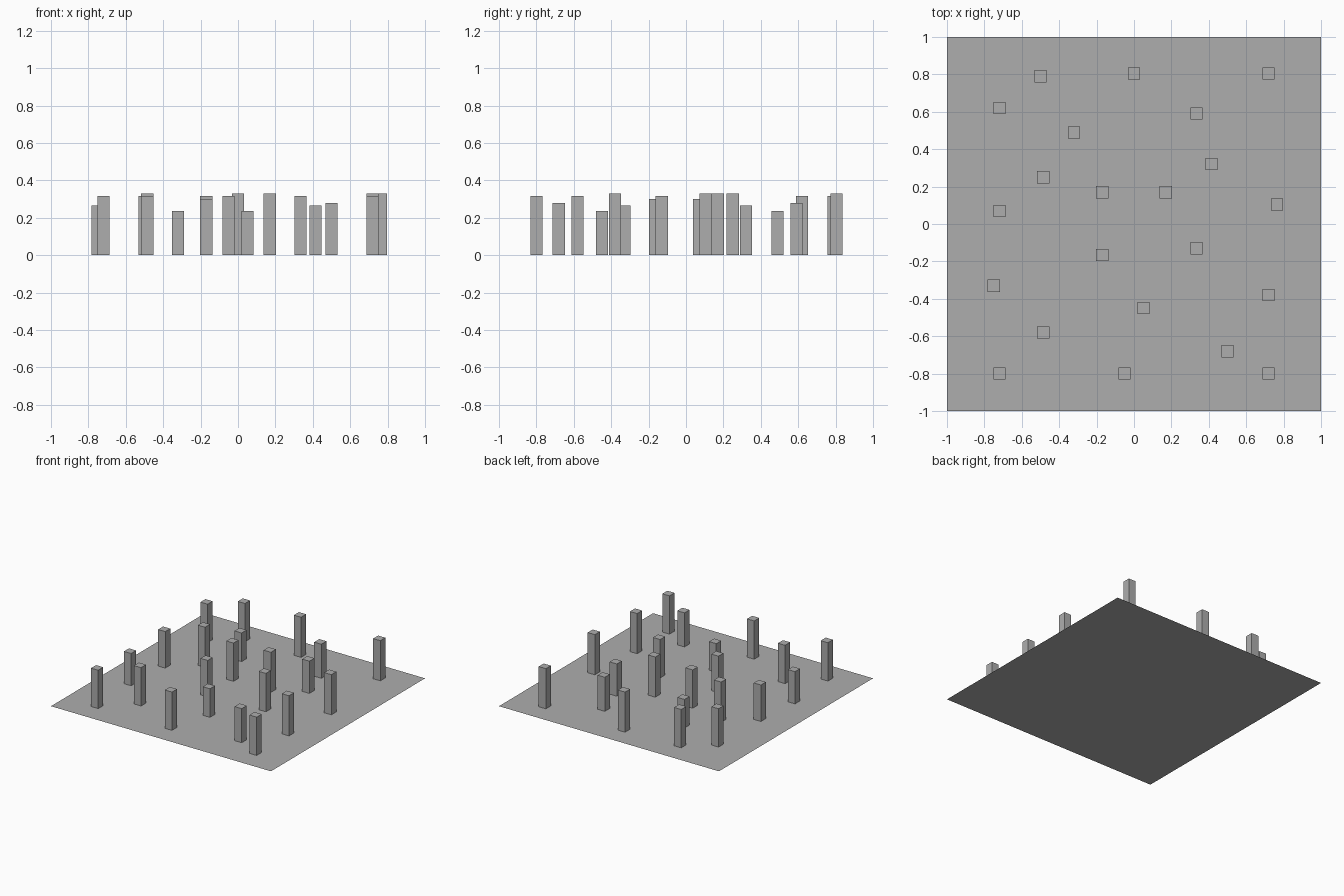
import bpy
import bmesh
from mathutils import Matrix

cube = bpy.data.objects.get("Cube")
if cube:
    bpy.data.objects.remove(cube, do_unlink=True)

GREY = (0.42, 0.42, 0.42, 1)
WIDTH = 0.065

grey = bpy.data.materials.new("plain_grey")
grey.use_nodes = True
grey.diffuse_color = GREY
grey.node_tree.nodes["Principled BSDF"].inputs["Base Color"].default_value = GREY


def add_object(name, bm):
    """Turn a bmesh into a grey object in the scene."""
    mesh = bpy.data.meshes.new(name)
    bm.to_mesh(mesh)
    bm.free()
    mesh.materials.append(grey)
    obj = bpy.data.objects.new(name, mesh)
    bpy.context.scene.collection.objects.link(obj)
    return obj


def add_pillar(name, x, y, height):
    """Square pillar standing on the ground sheet."""
    bm = bmesh.new()
    bmesh.ops.create_cube(bm, size=1, matrix=Matrix.Translation((0, 0, height / 2))
                          @ Matrix.Diagonal((WIDTH, WIDTH, height, 1)))
    add_object(name, bm).location = (x, y, 0)


# Ground: one flat square sheet
bm = bmesh.new()
bmesh.ops.create_grid(bm, x_segments=1, y_segments=1, size=1)
add_object("ground_sheet", bm)

# Pillars grouped by height: scattered spots on the sheet
pillars = {
    0.33: [(0, .805), (.72, .805), (-.485, .25), (.17, .17), (.765, .105), (.72, -.38)],
    0.315: [(-.5, .79), (-.72, .62), (-.17, .17), (.335, -.13), (-.485, -.58),
            (-.72, -.8), (-.05, -.8), (.72, -.8)],
    0.30: [(-.72, .07), (-.17, -.165)],
    0.28: [(.335, .59), (.5, -.68)],
    0.265: [(.415, .32), (-.75, -.33)],
    0.235: [(-.32, .49), (.05, -.45)],
}
for height, spots in pillars.items():
    for x, y in spots:
        add_pillar("pillar", x, y, height)
